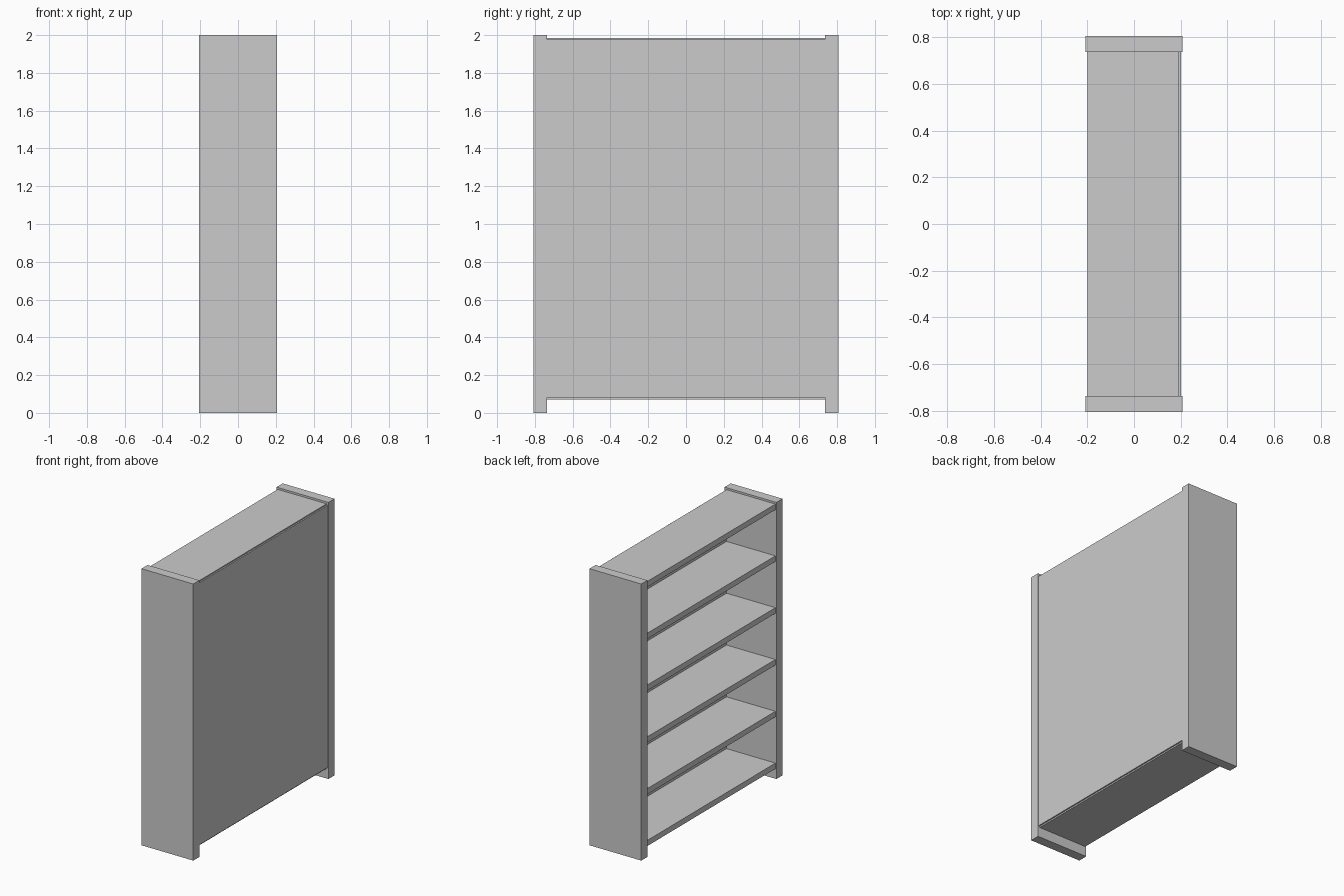
import bpy

if "Cube" in bpy.data.objects:
    bpy.data.objects.remove(bpy.data.objects["Cube"])


def box(name, x, y, z):
    """Add a box spanning the given (min, max) ranges."""
    spans = (x, y, z)
    bpy.ops.mesh.primitive_cube_add(size=1, location=[(a + b) / 2 for a, b in spans])
    ob = bpy.context.object
    ob.name = name
    ob.scale = [b - a for a, b in spans]
    bpy.ops.object.transform_apply(location=False, rotation=False, scale=True)
    return ob


INNER, OUTER = 0.737, 0.807   # side panel faces along y
DEPTH = 0.207                 # half depth of side panels
SHELVES, THICK = 6, 0.041
LOW, HIGH = 0.072, 1.986      # underside of lowest shelf, top of highest

# Upright side panels
box("side_panel_front", (-DEPTH, DEPTH), (-OUTER, -INNER), (0, 2))
box("side_panel_rear", (-DEPTH, DEPTH), (INNER, OUTER), (0, 2))

# Evenly spaced shelves, open towards -x
step = (HIGH - THICK - LOW) / (SHELVES - 1)
for i in range(SHELVES):
    z = LOW + i * step
    box(f"shelf_{i + 1}", (-0.199, 0.192), (-INNER, INNER), (z, z + THICK))

# Thin backing board closing the +x side
box("back_board", (0.192, 0.202), (-INNER, INNER), (0.082, 1.978))
